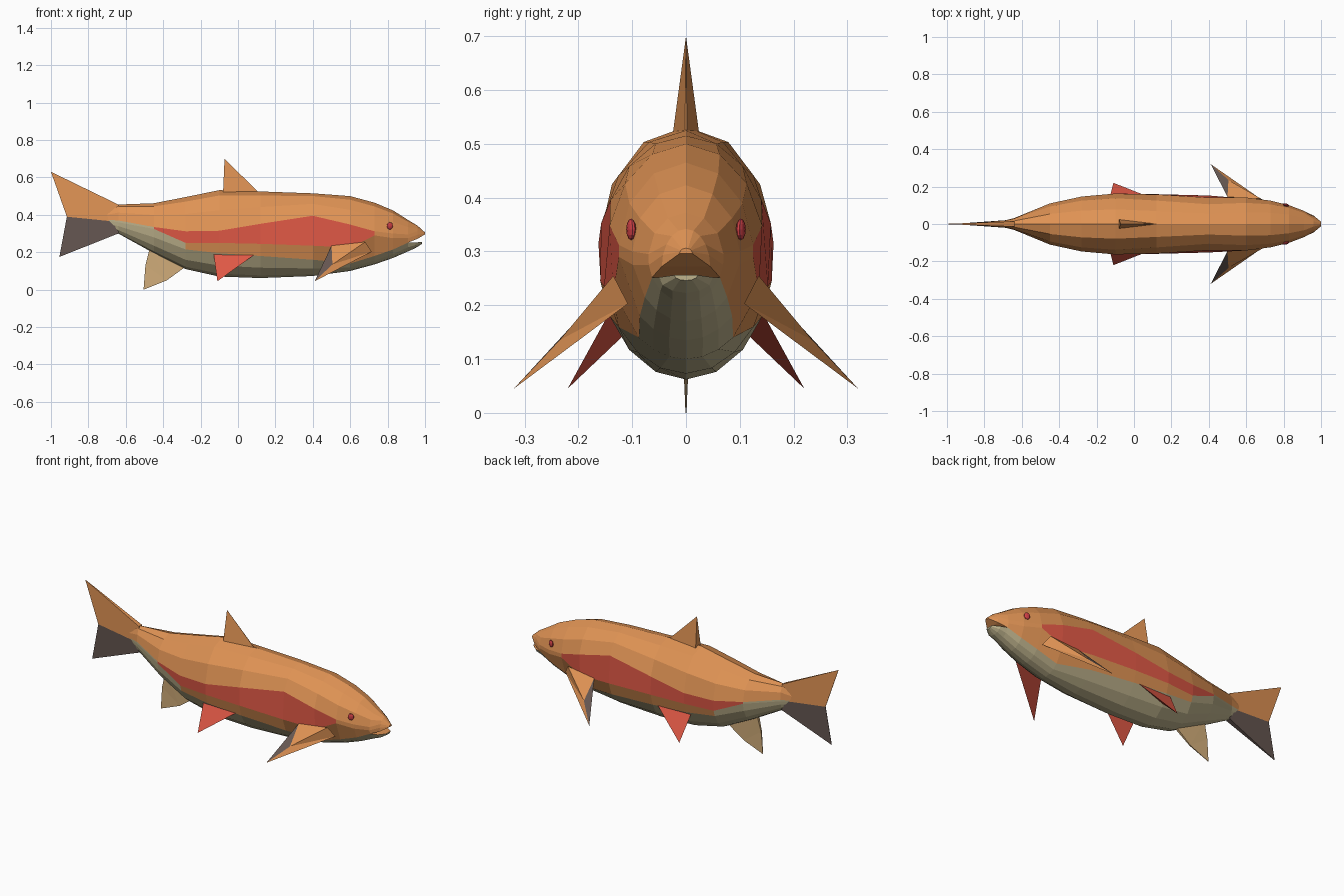
import bpy, bmesh, math
from mathutils import Vector

if "Cube" in bpy.data.objects:
    bpy.data.objects.remove(bpy.data.objects["Cube"])


def material(name, rgb):
    m = bpy.data.materials.new(name)
    m.diffuse_color = (*rgb, 1)
    m.use_nodes = True
    m.node_tree.nodes["Principled BSDF"].inputs["Base Color"].default_value = m.diffuse_color
    return m


ORANGE, RED, BELLY, TAN, DARK, EYE = range(6)
MATS = [material("orange skin", (0.75, 0.295, 0.09)),
        material("red stripe", (0.74, 0.098, 0.06)),
        material("olive belly", (0.53, 0.46, 0.27)),
        material("tan fin", (0.66, 0.43, 0.20)),
        material("dark fin", (0.135, 0.097, 0.085)),
        material("eye red", (0.62, 0.05, 0.06))]


def build(name, verts, faces, mats):
    """Flat shaded mesh with one material number per face."""
    bm = bmesh.new()
    vs = [bm.verts.new(v) for v in verts]
    for f, m in zip(faces, mats):
        bm.faces.new([vs[i] for i in f]).material_index = m
    bmesh.ops.remove_doubles(bm, verts=bm.verts, dist=0.0005)
    bmesh.ops.triangulate(bm, faces=[f for f in bm.faces if len(f.verts) > 4])
    bmesh.ops.recalc_face_normals(bm, faces=bm.faces)
    me = bpy.data.meshes.new(name)
    bm.to_mesh(me)
    bm.free()
    for m in MATS:
        me.materials.append(m)
    ob = bpy.data.objects.new(name, me)
    bpy.context.collection.objects.link(ob)
    return ob


def loft(name, rings, colour, caps):
    """Skin closed rings; colour(ring, column) picks the material."""
    n = len(rings[0])
    verts = [p for r in rings for p in r]
    faces, mats = [], []
    for i in range(len(rings) - 1):
        for j in range(n):
            k = (j + 1) % n
            faces.append((i * n + j, i * n + k, (i + 1) * n + k, (i + 1) * n + j))
            mats.append(colour(i, j))
    for c in caps:
        faces.append([c * n + j for j in range(n)])
        mats.append(colour(c, 0))
    return build(name, verts, faces, mats)


# Body stations: x, top, stripe top, stripe bottom, belly line, bottom, half width
STATIONS = [
    (-0.72, .420, .375, .370, .360, .345, .012),
    (-0.64, .455, .370, .360, .340, .300, .032),
    (-0.45, .462, .335, .325, .280, .195, .110),
    (-0.28, .495, .312, .250, .215, .110, .147),
    (-0.10, .532, .315, .250, .195, .070, .163),
    (0.12, .525, .352, .245, .180, .062, .163),
    (0.40, .515, .395, .235, .160, .073, .158),
    (0.60, .500, .348, .225, .140, .100, .146),
    (0.73, .465, .312, .290, .180, .135, .125),
    (0.83, .423, .300, .275, .215, .170, .100),
    (0.91, .372, .295, .275, .252, .205, .070)]


def body_half(s):
    """Nine points from the back ridge to the keel on the +y side."""
    x, top, st, sb, bt, bot, hw = s
    c, h = (top + bot) / 2, (top - bot) / 2
    a, b, d = (math.asin((z - c) / h) for z in (st, sb, bt))
    q = math.pi / 2
    angles = [q, q + (a - q) / 3, q + (a - q) * 2 / 3, a, b, d,
              d + (-q - d) / 3, d + (-q - d) * 2 / 3, -q]
    return [Vector((x, hw * math.cos(t), c + h * math.sin(t))) for t in angles]


def flip(p):
    return Vector((p[0], -p[1], p[2]))


def body_colour(i, j):
    row = min(j, 15 - j)
    x = STATIONS[i][0]
    if row < 3:
        return ORANGE
    if row == 3:
        return BELLY if x < -0.5 else RED if x < 0.65 else ORANGE
    if row == 4:
        return BELLY if x < -0.4 else ORANGE
    return BELLY


halves = [body_half(s) for s in STATIONS]
loft("body", [h + [flip(p) for p in h[7:0:-1]] for h in halves], body_colour, [0])

# Open mouth: upper snout and lower jaw continue the last body ring
neck = halves[-1]


def snout_ring(x, top, low, hw):
    h = [Vector((x, hw * math.sin(k * math.pi / 10),
                 low + (top - low) * math.cos(k * math.pi / 10))) for k in range(6)]
    return h[::-1] + [flip(p) for p in h[1:]]


def jaw_ring(x, top, low, hw):
    h = [Vector((x, hw * math.cos(k * math.pi / 6),
                 top - (top - low) * math.sin(k * math.pi / 6))) for k in range(4)]
    return h + [flip(p) for p in h[2::-1]]


loft("snout", [neck[5::-1] + [flip(p) for p in neck[1:6]],
               snout_ring(0.96, .342, .272, .045),
               snout_ring(1.0, .306, .296, .012)], lambda i, j: ORANGE, [2])
loft("lower_jaw", [neck[5:] + [flip(p) for p in neck[7:4:-1]],
                   jaw_ring(0.95, .252, .223, .050),
                   jaw_ring(0.985, .256, .246, .022)],
     lambda i, j: ORANGE if j == 6 else BELLY, [2])


def plate_fin(name, pts, mat):
    """Upright fin from (x, z, half thickness) outline points."""
    n = len(pts)
    verts = [(x, t, z) for x, z, t in pts] + [(x, -t, z) for x, z, t in pts]
    faces = [list(range(n)), list(range(n, 2 * n))]
    for i in range(n):
        k = (i + 1) % n
        if pts[i][2] + pts[k][2] > 0:
            f = [i, k]
            f += [k + n] if pts[k][2] else []
            f += [i + n] if pts[i][2] else []
            faces.append(f)
    return build(name, verts, faces, [mat] * len(faces))


# Upright fins
plate_fin("dorsal_fin", [(-.08, .515, .025), (-.072, .70, 0), (.11, .52, .002)], ORANGE)
plate_fin("tail_upper_lobe", [(-.64, .455, .014), (-1.0, .63, .001),
                              (-.915, .39, .001), (-.62, .36, .025)], ORANGE)
plate_fin("tail_lower_lobe", [(-.62, .36, .025), (-.915, .39, .001),
                              (-.955, .175, .001), (-.64, .30, .014)], DARK)
plate_fin("anal_fin", [(-.47, .23, .010), (-.495, .13, .004), (-.505, 0, .001),
                       (-.38, .05, .003), (-.27, .13, .008)], TAN)

# Paired fins and eyes
for side, s in (("left", 1), ("right", -1)):
    # root front, root rear, root lower, tip, bend of the leading edge
    pectoral = [(.68, .135, .255), (.50, .145, .235), (.715, .108, .203),
                (.41, .320, .045), (.505, .235, .135)]
    build(side + "_pectoral_fin", [(x, s * y, z) for x, y, z in pectoral],
          [(0, 4, 2), (4, 3, 2), (0, 1, 4), (1, 3, 4), (1, 2, 3), (0, 2, 1)],
          [ORANGE, ORANGE, ORANGE, DARK, RED, ORANGE])
    pelvic = [(-.13, .140, .187), (.085, .143, .185), (-.10, .115, .145), (-.11, .22, .045)]
    build(side + "_pelvic_fin", [(x, s * y, z) for x, y, z in pelvic],
          [(0, 1, 3), (1, 2, 3), (2, 0, 3), (0, 2, 1)], [RED] * 4)
    bpy.ops.mesh.primitive_uv_sphere_add(segments=10, ring_count=6, radius=1,
                                         location=(.812, s * .102, .341))
    eye = bpy.context.object
    eye.name = side + "_eye"
    eye.scale = (.017, .008, .020)
    eye.rotation_euler = (0, 0, -s * .3)
    eye.data.materials.append(MATS[EYE])
